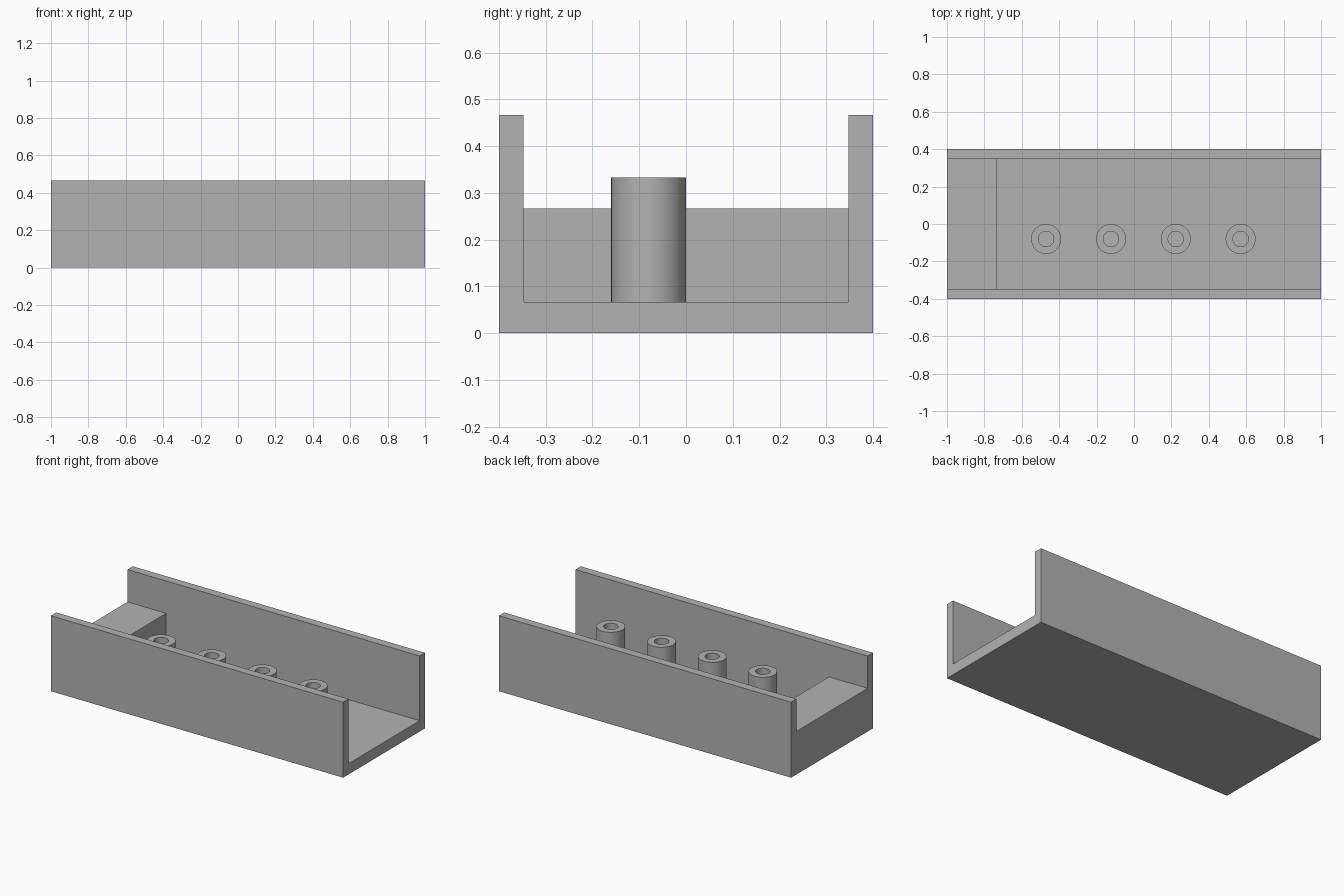
import bpy, bmesh, math
from mathutils import Matrix, Vector

default = bpy.data.objects.get("Cube")
if default:
    bpy.data.objects.remove(default, do_unlink=True)

# Plain grey material
GREY = (0.45, 0.45, 0.45, 1)
grey = bpy.data.materials.new("plain_grey")
grey.use_nodes = True
grey.diffuse_color = GREY
grey.node_tree.nodes["Principled BSDF"].inputs["Base Color"].default_value = GREY

HALF_LENGTH, HALF_WIDTH, WALL = 1.0, 0.4, 0.052
FLOOR, LEDGE, TOP = 0.067, 0.267, 0.467
LEDGE_X = -0.735
TUBE_TOP, TUBE_R, BORE_R = 0.333, 0.08, 0.041


def make_object(name, bm):
    bmesh.ops.recalc_face_normals(bm, faces=bm.faces)
    mesh = bpy.data.meshes.new(name)
    bm.to_mesh(mesh)
    bm.free()
    mesh.materials.append(grey)
    obj = bpy.data.objects.new(name, mesh)
    bpy.context.collection.objects.link(obj)
    return obj


def extrude_xz(name, profile, half_width):
    """Extrude an x-z outline symmetrically along y."""
    bm = bmesh.new()
    face = bm.faces.new([bm.verts.new((x, -half_width, z)) for x, z in profile])
    grown = bmesh.ops.extrude_face_region(bm, geom=[face])["geom"]
    verts = [g for g in grown if isinstance(g, bmesh.types.BMVert)]
    bmesh.ops.translate(bm, verts=verts, vec=(0, 2 * half_width, 0))
    return make_object(name, bm)


# Tray: solid block with a stepped channel cut out, leaving walls and a ledge
L = HALF_LENGTH
tray = extrude_xz("tray", [(-L, 0), (L, 0), (L, TOP), (-L, TOP)], HALF_WIDTH)
cutter = extrude_xz("channel_cutter", [
    (-L - 0.1, LEDGE), (LEDGE_X, LEDGE), (LEDGE_X, FLOOR),
    (L + 0.1, FLOOR), (L + 0.1, TOP + 0.1), (-L - 0.1, TOP + 0.1)],
    HALF_WIDTH - WALL)
cutter.hide_render = True
cut = tray.modifiers.new("channel", 'BOOLEAN')
cut.operation, cut.solver, cut.object = 'DIFFERENCE', 'EXACT', cutter
bpy.context.view_layer.objects.active = tray
tray.select_set(True)
bpy.ops.object.modifier_apply(modifier=cut.name)
bpy.data.objects.remove(cutter, do_unlink=True)
tray.select_set(False)

# Row of hollow posts standing on the floor
for i in range(4):
    bm = bmesh.new()
    outline = [(TUBE_R, FLOOR), (TUBE_R, TUBE_TOP), (BORE_R, TUBE_TOP), (BORE_R, FLOOR)]
    verts = [bm.verts.new((r, 0, z)) for r, z in outline]
    edges = [bm.edges.new(pair) for pair in zip(verts, verts[1:])]
    bmesh.ops.spin(bm, geom=verts + edges, cent=(0, 0, 0), axis=(0, 0, 1),
                   angle=math.tau, steps=64, use_merge=True)
    bmesh.ops.remove_doubles(bm, verts=bm.verts, dist=0.0001)
    bmesh.ops.translate(bm, verts=bm.verts, vec=(-0.47 + i * 0.3467, -0.08, 0))
    bmesh.ops.recalc_face_normals(bm, faces=bm.faces)
    top = max(bm.faces, key=lambda f: f.calc_center_median().z)
    if top.normal.z < 0:
        bmesh.ops.reverse_faces(bm, faces=bm.faces)
    post = make_object(f"post_{i + 1}", bm)
    bpy.context.view_layer.objects.active = post
    post.select_set(True)
    bpy.ops.object.shade_smooth_by_angle(angle=math.radians(30))
    post.select_set(False)
